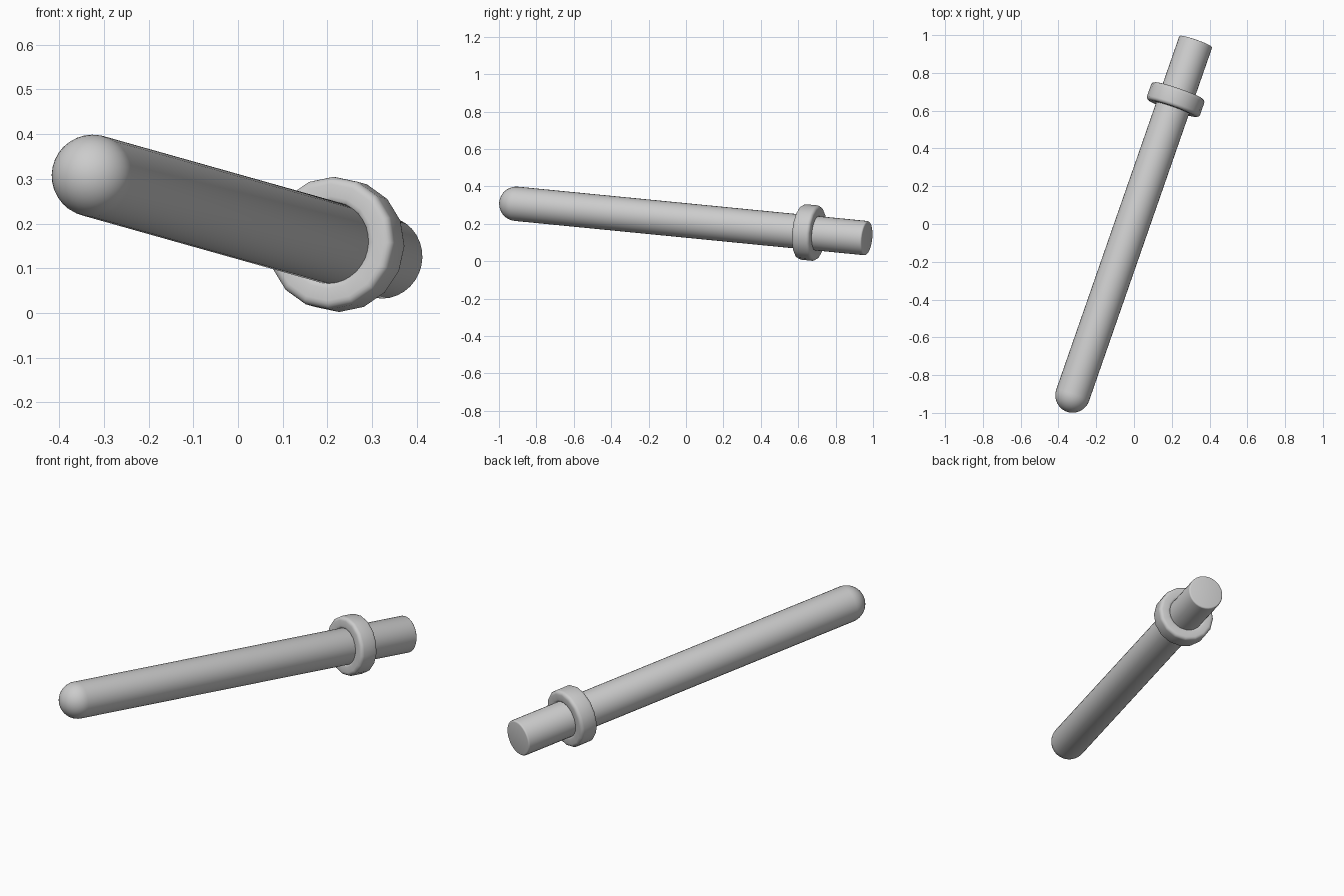
import bpy, math
from mathutils import Vector

if "Cube" in bpy.data.objects:
    bpy.data.objects.remove(bpy.data.objects["Cube"])

TIP = Vector((-0.325, -0.907, 0.307))   # centre of the domed end
END = Vector((0.328, 0.968, 0.123))     # centre of the flat end
AXIS = END - TIP
L = AXIS.length
ROT = AXIS.to_track_quat('Z', 'Y')
R = 0.092


def arc(cr, cz, r, a0, a1, n):
    """Points (radius, height) on an arc, angles in degrees."""
    return [(cr + r * math.cos(math.radians(a0 + (a1 - a0) * i / n)),
             cz + r * math.sin(math.radians(a0 + (a1 - a0) * i / n))) for i in range(n + 1)]


def lathe(name, profile, sides, closed=False):
    """Revolve a profile round the shaft axis; zero radius makes a pole."""
    verts, faces, rings = [], [], []
    for r, z in profile:
        n = 1 if r < 1e-5 else sides
        rings.append([len(verts) + i % n for i in range(sides)])
        verts += [(r * math.cos(2 * math.pi * i / sides) if n > 1 else 0,
                   r * math.sin(2 * math.pi * i / sides) if n > 1 else 0, z) for i in range(n)]
    pairs = list(zip(rings, rings[1:])) + ([(rings[-1], rings[0])] if closed else [])
    for a, b in pairs:
        for i in range(sides):
            j = (i + 1) % sides
            faces.append(tuple(dict.fromkeys((a[i], a[j], b[j], b[i]))))
    mesh = bpy.data.meshes.new(name)
    mesh.from_pydata(verts, [], faces)
    obj = bpy.data.objects.new(name, mesh)
    bpy.context.collection.objects.link(obj)
    obj.rotation_mode = 'QUATERNION'
    obj.rotation_quaternion = ROT
    obj.location = TIP
    bpy.ops.object.select_all(action='DESELECT')
    obj.select_set(True)
    bpy.context.view_layer.objects.active = obj
    bpy.ops.object.shade_smooth_by_angle(angle=math.radians(40))
    return obj


# Shaft: domed tip, straight body, flat end with a slightly eased rim
b = 0.008
lathe("shaft", arc(0, 0, R, -90, 0, 10) + arc(R - b, L - b, b, 0, 90, 3) + [(0, L)], 32)

# Collar: ring with a rounded rectangular section
c, h, ro, ri, f = 0.835 * L, 0.05, 0.149, 0.086, 0.018
section = (arc(ro - f, c - h + f, f, -90, 0, 4) + arc(ro - f, c + h - f, f, 0, 90, 4)
           + arc(ri + f, c + h - f, f, 90, 180, 4) + arc(ri + f, c - h + f, f, 180, 270, 4))
lathe("collar", section, 16, closed=True)
